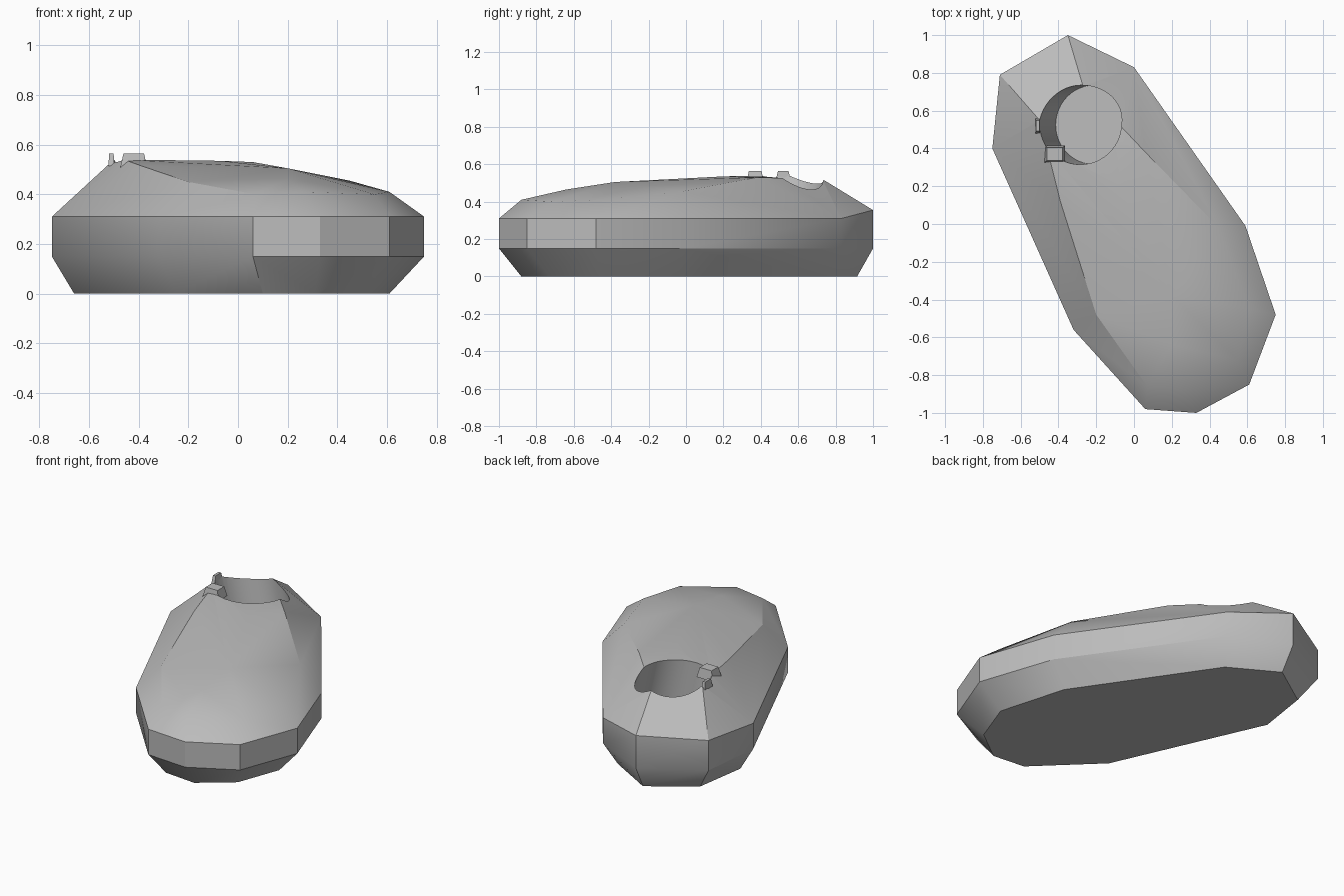
import bpy
import bmesh
import math
from mathutils import Vector

cube = bpy.data.objects.get("Cube")
if cube:
    bpy.data.objects.remove(cube, do_unlink=True)


def make_material(name, colour):
    mat = bpy.data.materials.new(name)
    mat.use_nodes = True
    mat.diffuse_color = colour
    mat.node_tree.nodes["Principled BSDF"].inputs["Base Color"].default_value = colour
    return mat


def hull_object(name, points, material):
    """Wrap a faceted convex skin around the given points."""
    bm = bmesh.new()
    for point in points:
        bm.verts.new(point)
    result = bmesh.ops.convex_hull(bm, input=bm.verts)
    loose = {g for g in result["geom_interior"] if isinstance(g, bmesh.types.BMVert)}
    bmesh.ops.delete(bm, geom=list(loose), context="VERTS")
    bmesh.ops.dissolve_limit(bm, angle_limit=math.radians(0.5),
                             verts=bm.verts, edges=bm.edges)
    bmesh.ops.recalc_face_normals(bm, faces=bm.faces)
    mesh = bpy.data.meshes.new(name)
    bm.to_mesh(mesh)
    bm.free()
    obj = bpy.data.objects.new(name, mesh)
    bpy.context.collection.objects.link(obj)
    mesh.materials.append(material)
    return obj


def block(name, centre, size, taper, material):
    """Small block whose top is narrower than its base."""
    points = []
    for sx in (-1, 1):
        for sy in (-1, 1):
            for sz, scale in ((-1, 1), (1, taper)):
                offset = Vector((sx * size[0] * scale, sy * size[1] * scale, sz * size[2]))
                points.append(Vector(centre) + offset / 2)
    return hull_object(name, points, material)


grey = make_material("plain grey", (0.5, 0.5, 0.5, 1))

# Outline of the upright side band, anticlockwise from the heel's right side
outline = [(-.75, .4), (-.32, -.56), (.06, -.98), (.33, -1), (.61, -.85),
           (.75, -.48), (.59, -.01), (0, .83), (-.35, 1), (-.71, .79)]
band_top = [.31] * 8 + [.355, .34]

# Flat sole, drawn in from the band
sole = [(-.66, .4), (-.25, -.52), (.1, -.86), (.31, -.88), (.51, -.73),
        (.61, -.46), (.49, -.04), (-.05, .75), (-.34, .915), (-.61, .73)]

# Shoulder of the upper, then the crown along its middle
upper = [(-.46, .4, .54), (-.39, .12, .515), (-.2, -.48, .45),
         (.07, -.86, .4), (.26, -.88, .41), (.55, -.72, .4),
         (.61, -.45, .41), (.45, -.02, .455), (.06, .38, .53),
         (-.27, .73, .52), (-.5, .55, .54),
         (.2, -.64, .465), (.2, -.38, .505), (-.07, .2, .535)]

points = [(x, y, 0) for x, y in sole]
points += [(x, y, .15) for x, y in outline]
points += [(x, y, z) for (x, y), z in zip(outline, band_top)]
body = hull_object("shoe_body", points + upper, grey)

# Round ankle opening, leaning slightly to the right
bpy.ops.mesh.primitive_cylinder_add(vertices=48, radius=.21, depth=.8,
                                    location=(-.297, .525, .59),
                                    rotation=(0, -.22, 0))
cutter = bpy.context.object
cutter.name = "opening_cutter"
cutter.hide_render = True
cutter.data.materials.append(grey)
cut = body.modifiers.new("ankle_opening", "BOOLEAN")
cut.operation = "DIFFERENCE"
cut.solver = "EXACT"
cut.object = cutter

bpy.ops.object.select_all(action="DESELECT")
body.select_set(True)
bpy.context.view_layer.objects.active = body
bpy.ops.object.modifier_apply(modifier=cut.name)
bpy.data.objects.remove(cutter, do_unlink=True)
bpy.ops.object.shade_smooth_by_angle(angle=math.radians(30))

# Small raised scraps left on the rim of the opening
block("rim_tab_front", (-.42, .37, .535), (.11, .09, .06), .75, grey)
block("rim_tab_side", (-.51, .52, .54), (.025, .08, .05), .7, grey)
